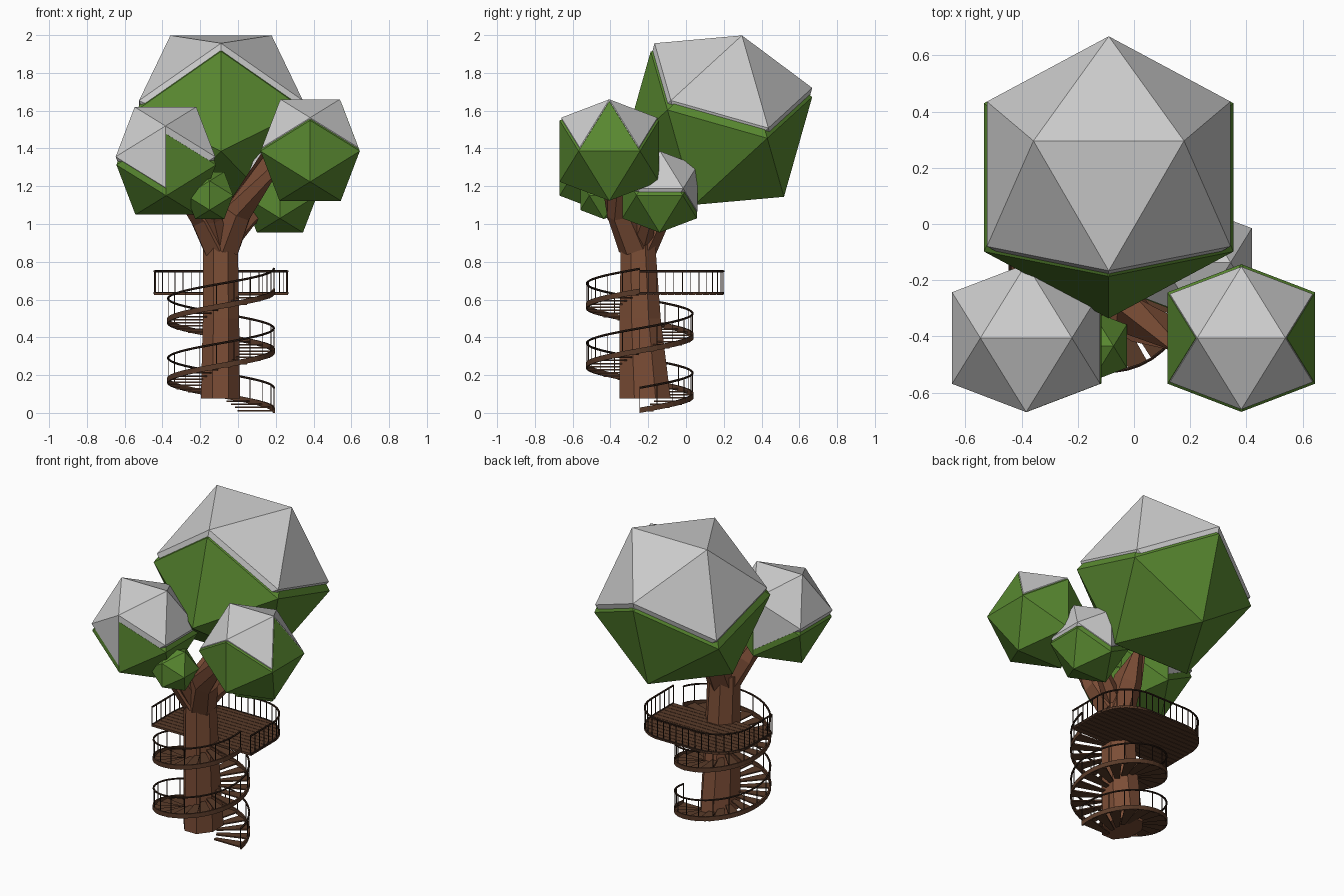
import bpy, bmesh, math
from mathutils import Vector, Matrix

if "Cube" in bpy.data.objects:
    bpy.data.objects.remove(bpy.data.objects["Cube"])

PHI = (1 + 5 ** 0.5) / 2
CX, CY = -0.09, -0.245          # axis of the spiral stair


def material(name, rgb):
    m = bpy.data.materials.new(name)
    m.diffuse_color = (*rgb, 1)
    m.use_nodes = True
    m.node_tree.nodes["Principled BSDF"].inputs["Base Color"].default_value = m.diffuse_color
    return m


GREEN = material("leaf_green", (0.10, 0.25, 0.03))
BARK = material("bark_brown", (0.20, 0.075, 0.037))
PLANK = material("plank_brown", (0.10, 0.043, 0.022))
RAIL = material("rail_brown", (0.035, 0.017, 0.01))


def finish(bm, name, mat=None):
    bmesh.ops.recalc_face_normals(bm, faces=bm.faces)
    me = bpy.data.meshes.new(name)
    bm.to_mesh(me)
    bm.free()
    ob = bpy.data.objects.new(name, me)
    bpy.context.collection.objects.link(ob)
    if mat:
        me.materials.append(mat)
    return ob


def loft(bm, rings):
    rows = [[bm.verts.new(p) for p in r] for r in rings]
    n = len(rows[0])
    for a, b in zip(rows, rows[1:]):
        for i in range(n):
            j = (i + 1) % n
            bm.faces.new((a[i], a[j], b[j], b[i]))
    bm.faces.new(rows[0][::-1])
    bm.faces.new(rows[-1])


def tube(bm, pts, radii, n):
    pts = [Vector(p) for p in pts]
    rings = []
    for i, p in enumerate(pts):
        t = (pts[min(i + 1, len(pts) - 1)] - pts[max(i - 1, 0)]).normalized()
        side = t.cross(Vector((0, 1, 0)) if abs(t.z) > 0.8 else Vector((0, 0, 1))).normalized()
        up = side.cross(t)
        r = radii[i] if isinstance(radii, (list, tuple)) else radii
        rings.append([p + r * (math.cos(a) * side + math.sin(a) * up)
                      for a in (math.tau * (k + 0.5) / n for k in range(n))])
    loft(bm, rings)


def blob(name, centre, s, mat=None, tilt=0):
    # icosahedron with a level top edge running along x
    bm = bmesh.new()
    for a in (1, -1):
        for b in (PHI, -PHI):
            for co in ((0, b, a), (a, 0, b), (b, a, 0)):
                bm.verts.new(Vector(co) * s)
    bmesh.ops.convex_hull(bm, input=bm.verts)
    bm.transform(Matrix.Translation(centre) @ Matrix.Rotation(math.radians(tilt), 4, 'X'))
    return finish(bm, name, mat)


# foliage, with slightly shifted grey snow shapes inside each
blob("foliage_top", (-0.09, 0.166, 1.529), 0.2745, GREEN, -15.8)
blob("snow_top", (-0.09, 0.178, 1.581), 0.268, None, -15.8)
blob("foliage_left", (-0.38, -0.405, 1.313), 0.163, GREEN)
blob("snow_left", (-0.384, -0.406, 1.356), 0.163)
blob("foliage_right", (0.382, -0.406, 1.386), 0.1625, GREEN)
blob("snow_right", (0.382, -0.406, 1.406), 0.157)
blob("foliage_back_right", (0.222, -0.14, 1.152), 0.122, GREEN)
blob("snow_back_right", (0.222, -0.137, 1.188), 0.122)
blob("foliage_front_small", (-0.15, -0.435, 1.151), 0.077, GREEN)

# trunk: y centre drifts forward as it narrows
bm = bmesh.new()
loft(bm, [[(x + rx * math.cos(a), y + ry * math.sin(a), z)
           for a in (math.tau * (k + 0.5) / 8 for k in range(8))]
          for z, x, y, rx, ry in ((0.075, -0.093, -0.217, 0.112, 0.147),
                                  (0.5, -0.09, -0.243, 0.104, 0.118),
                                  (0.93, -0.093, -0.255, 0.099, 0.097))])
finish(bm, "trunk", BARK)

# branches
for name, pts, radii in (
    ("branch_right", ((-0.07, -0.27, 0.88), (0.0, -0.34, 1.06), (0.17, -0.40, 1.33), (0.3, -0.41, 1.4)),
     (0.09, 0.08, 0.065, 0.05)),
    ("branch_left", ((-0.11, -0.27, 0.88), (-0.19, -0.33, 1.03), (-0.35, -0.40, 1.25)),
     (0.085, 0.07, 0.05)),
    ("branch_top", ((-0.09, -0.24, 0.88), (-0.09, -0.16, 1.05), (-0.09, 0.08, 1.36)),
     (0.09, 0.085, 0.07)),
    ("branch_back_right", ((-0.06, -0.24, 0.9), (0.06, -0.2, 1.03), (0.18, -0.15, 1.12)),
     (0.06, 0.045, 0.035)),
    ("branch_front", ((-0.1, -0.28, 0.9), (-0.13, -0.36, 1.03), (-0.15, -0.43, 1.13)),
     (0.07, 0.05, 0.04)),
):
    bm = bmesh.new()
    tube(bm, pts, radii, 6)
    finish(bm, name, BARK)

# spiral stair
STEPS, TURNS, TOP, R = 38, 2, 0.63, 0.28


def helix(t, r, dz=0.0):
    a = math.tau * TURNS * t
    return Vector((CX + r * math.cos(a), CY + r * math.sin(a), TOP * t + dz))


bm = bmesh.new()
for k in range(STEPS):
    z = TOP * (k + 1) / STEPS
    quad = []
    for r, t in ((0.09, k), (R, k), (R, k + 0.8), (0.09, k + 0.8)):
        p = helix(t / STEPS, r)
        quad.append(Vector((p.x, p.y, z)))
    loft(bm, [[p - Vector((0, 0, 0.008)) for p in quad], quad])
finish(bm, "stair_treads", PLANK)

bm = bmesh.new()
N = STEPS * 2
loft(bm, [[helix(i / N, R - 0.005, 0.0), helix(i / N, R + 0.005, 0.0),
           helix(i / N, R + 0.005, 0.028), helix(i / N, R - 0.005, 0.028)] for i in range(N + 1)])
finish(bm, "stair_stringer", PLANK)

bm = bmesh.new()
tube(bm, [helix(i / N, R, 0.133) for i in range(N + 1)], 0.006, 6)
for k in range(STEPS + 1):
    tube(bm, [helix(k / STEPS, R, 0.01), helix(k / STEPS, R, 0.133)], 0.003, 4)
finish(bm, "stair_railing", RAIL)

# platform: straight front edge, rounded back corners, planks along x
W, D, CR = 0.355, 0.447, 0.22
FLOOR, ROWS = 0.637, 12


def half_width(y):
    over = max(0, y - (D - CR))
    return W - CR + math.sqrt(max(0, CR * CR - over * over))


bm = bmesh.new()
for k in range(ROWS):
    y0, y1 = D * k / ROWS, D * (k + 1) / ROWS - 0.003
    ys = [y0 + (y1 - y0) * i / 3 for i in range(4)]
    edge = [(CX + half_width(y), CY + y) for y in ys] + [(CX - half_width(y), CY + y) for y in ys[::-1]]
    loft(bm, [[(x, y, z) for x, y in edge] for z in (FLOOR - 0.014, FLOOR)])
finish(bm, "platform_planks", PLANK)

# platform outline from right front corner, round the back, to the left
path = [Vector((W, 0, 0))]
for sx, start in ((1, 0), (-1, 90)):
    for i in range(9):
        a = math.radians(start + 90 * i / 8)
        path.append(Vector((sx * (W - CR) + CR * math.cos(a), D - CR + CR * math.sin(a), 0)))
path.append(Vector((-W, 0, 0)))
path = [p * 0.99 + Vector((CX, CY, 0)) for p in path]


def at(z):
    return [Vector((p.x, p.y, z)) for p in path]


bm = bmesh.new()
tube(bm, at(0.75), 0.006, 6)
tube(bm, at(0.634), 0.007, 4)
total = sum((b - a).length for a, b in zip(path, path[1:]))
count = round(total / 0.045)
for k in range(count + 1):
    d = total * k / count
    for a, b in zip(path, path[1:]):
        seg = (b - a).length
        if d <= seg + 1e-5:
            p = a.lerp(b, min(1, d / seg))
            tube(bm, [(p.x, p.y, 0.63), (p.x, p.y, 0.75)], 0.003, 4)
            break
        d -= seg
finish(bm, "platform_railing", RAIL)
